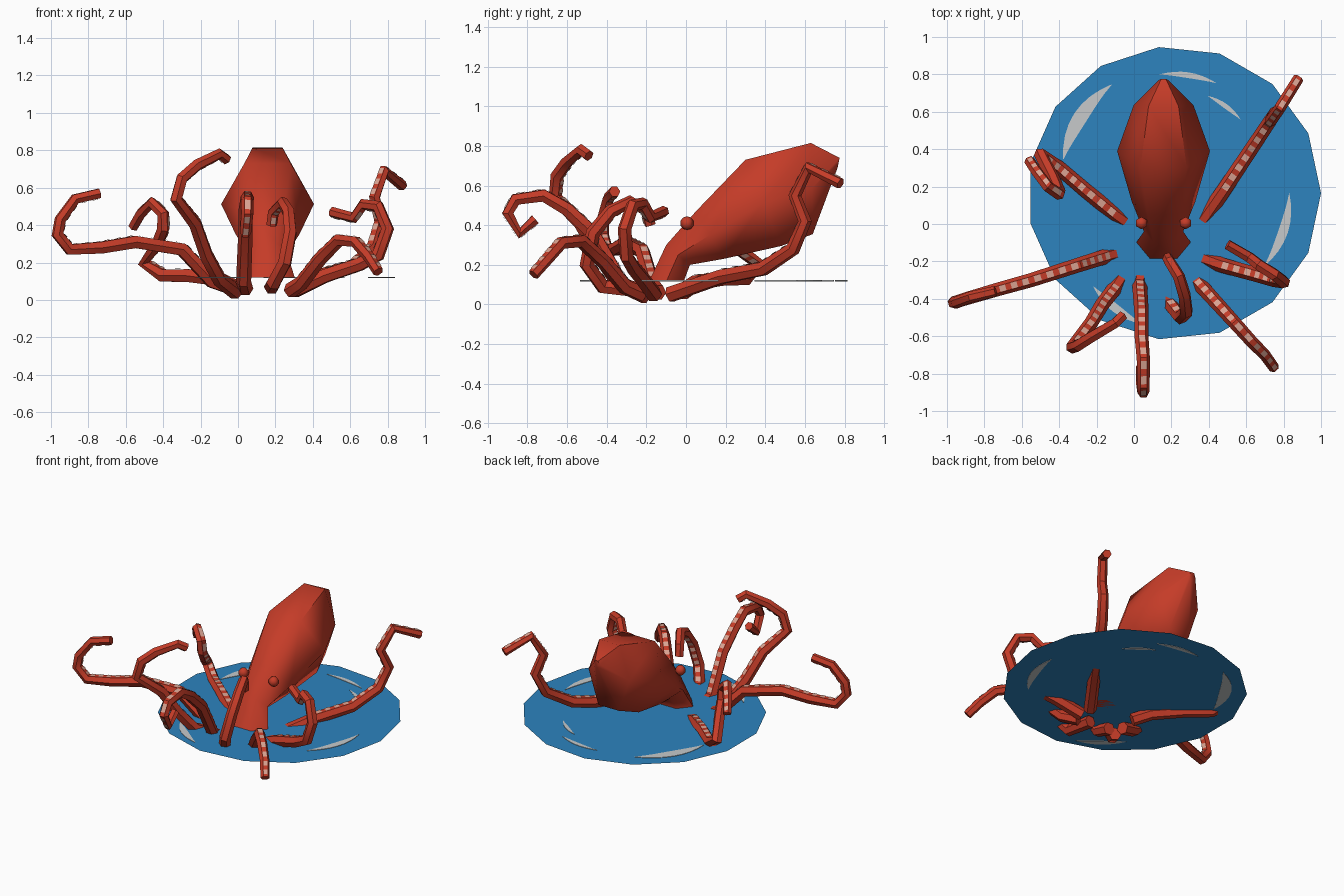
import bpy, bmesh, math
from mathutils import Vector

if "Cube" in bpy.data.objects:
    bpy.data.objects.remove(bpy.data.objects["Cube"])


def material(name, rgb):
    m = bpy.data.materials.new(name)
    m.diffuse_color = (*rgb, 1)
    m.use_nodes = True
    m.node_tree.nodes["Principled BSDF"].inputs["Base Color"].default_value = m.diffuse_color
    return m


RED = material("red skin", (0.56, 0.045, 0.021))
PINK = material("pink suckers", (0.70, 0.37, 0.29))
BLUE = material("blue water", (0.026, 0.23, 0.52))
FOAM = material("pale foam", (0.57, 0.59, 0.60))
WATER_Z = 0.12


def make_object(name, bm, mats, recalc=True, smooth=None):
    if recalc:
        bmesh.ops.recalc_face_normals(bm, faces=bm.faces[:])
    me = bpy.data.meshes.new(name)
    bm.to_mesh(me)
    bm.free()
    ob = bpy.data.objects.new(name, me)
    bpy.context.collection.objects.link(ob)
    for m in mats:
        me.materials.append(m)
    if smooth:
        bpy.ops.object.select_all(action='DESELECT')
        bpy.context.view_layer.objects.active = ob
        ob.select_set(True)
        bpy.ops.object.shade_smooth_by_angle(angle=math.radians(smooth))
    return ob


def loft(bm, rings):
    """Skin a list of vertex rings and close both ends."""
    vs = [[bm.verts.new(p) for p in ring] for ring in rings]
    n = len(rings[0])
    for a, b in zip(vs, vs[1:]):
        for k in range(n):
            bm.faces.new((a[k], a[(k + 1) % n], b[(k + 1) % n], b[k]))
    bm.faces.new(vs[0][::-1])
    bm.faces.new(vs[-1])


# Water disc
CX, CY, R = 0.215, 0.165, 0.785
bm = bmesh.new()
bm.faces.new([bm.verts.new((CX + R * math.cos(2 * math.pi * i / 15),
                            CY + R * math.sin(2 * math.pi * i / 15), WATER_Z)) for i in range(15)])
make_object("water_disc", bm, [BLUE], recalc=False)

# Foam crescents: start angle, end angle, start radius, end radius, width
bm = bmesh.new()
for a0, a1, r0, r1, w in [(120, 163, .67, .62, .075), (69, 97, .63, .64, .03), (48, 71, .53, .55, .025),
                          (-39, 0, .62, .615, .05), (229, 256, .66, .72, .045)]:
    loops = []
    for i in range(9):
        t = i / 8
        a = math.radians(a0 + (a1 - a0) * t)
        r = r0 + (r1 - r0) * t
        h = w * (0.03 + math.sin(math.pi * t)) / 2
        loops.append([(CX + (r + s * h) * math.cos(a), CY + (r + s * h) * math.sin(a), WATER_Z + d)
                      for s, d in ((-1, -.003), (1, -.003), (1, .003), (-1, .003))])
    loft(bm, loops)
make_object("foam_marks", bm, [FOAM])

# Body: six-sided rings given as upper (y, z), lower (y, z), half width
BX = 0.158
rings = []
for (ty, tz), (by, bz), hw in [((-.185, .12), (-.01, .12), .145), ((-.10, .30), (.02, .20), .105),
                               ((.05, .47), (.19, .23), .17), ((.30, .73), (.48, .295), .248),
                               ((.63, .815), (.64, .355), .16), ((.775, .74), (.765, .69), .025)]:
    my, mz = (ty + by) / 2, (tz + bz) / 2
    rings.append([(BX + hw, my, mz), (BX + hw / 2, ty, tz), (BX - hw / 2, ty, tz),
                  (BX - hw, my, mz), (BX - hw / 2, by, bz), (BX + hw / 2, by, bz)])
bm = bmesh.new()
loft(bm, rings)
make_object("body", bm, [RED], smooth=60)

# Eyes
for side, name in ((-1, "left_eye"), (1, "right_eye")):
    bm = bmesh.new()
    bmesh.ops.create_uvsphere(bm, u_segments=6, v_segments=5, radius=0.035)
    ob = make_object(name, bm, [RED], smooth=60)
    ob.location = (BX + side * 0.118, 0.005, 0.41)


# Arms: tapered six-sided tubes with a row of suckers along the root's upper side
def arm(name, path):
    pts = [Vector(p) for p in path]
    segs = [(b - a).normalized() for a, b in zip(pts, pts[1:])]
    tans = [segs[0]] + [(a + b).normalized() for a, b in zip(segs, segs[1:])] + [segs[-1]]
    up = Vector((0, 0, 1))
    up = (up - tans[0] * up.dot(tans[0])).normalized()
    prev, rings = tans[0], []
    for i, (p, t) in enumerate(zip(pts, tans)):
        up = prev.rotation_difference(t) @ up
        prev = t
        side = t.cross(up)
        r = 0.042 - 0.013 * i / (len(pts) - 1)
        rings.append([p + r * (side * math.cos(math.radians(60 * k)) + up * math.sin(math.radians(60 * k)))
                      for k in range(6)])
    bm = bmesh.new()
    loft(bm, rings)
    bmesh.ops.recalc_face_normals(bm, faces=bm.faces[:])
    for i in range(1, len(pts) - 1):
        (a0, b0), (a1, b1) = rings[i][1:3], rings[i + 1][1:3]
        mid = (a0 + b0 + a1 + b1) / 4
        out = (mid - (pts[i] + pts[i + 1]) / 2).normalized() * 0.004
        n = max(1, round((pts[i + 1] - pts[i]).length / 0.065))
        for j in range(n):
            quad = []
            for t, u in ((.22, .05), (.22, .95), (.75, .95), (.75, .05)):
                f = (j + t) / n
                quad.append(bm.verts.new(a0.lerp(a1, f).lerp(b0.lerp(b1, f), u) + out))
            face = bm.faces.new(quad)
            face.normal_update()
            if face.normal.dot(out) < 0:
                face.normal_flip()
            face.material_index = 1
    make_object(name, bm, [RED, PINK], recalc=False, smooth=35)


arm("back_right_arm", [(.3, -.08, .05), (.48, .18, .14), (.62, .39, .18), (.72, .54, .28),
                       (.76, .60, .42), (.73, .55, .55), (.78, .62, .69), (.88, .78, .61)])
arm("right_arm", [(.3, -.16, .05), (.47, -.22, .13), (.65, -.27, .19), (.75, -.30, .24),
                  (.80, -.31, .38), (.75, -.27, .50), (.67, -.22, .51), (.62, -.18, .44), (.5, -.11, .47)])
arm("front_right_arm", [(.28, -.22, .05), (.34, -.31, .09), (.44, -.42, .22), (.54, -.53, .32),
                        (.63, -.63, .31), (.70, -.70, .23), (.75, -.77, .15)])
arm("front_arm", [(.18, -.22, .07), (.19, -.42, .09), (.25, -.50, .2), (.28, -.47, .36),
                  (.27, -.38, .47), (.24, -.28, .52), (.19, -.20, .47), (.18, -.18, .40)])
arm("front_middle_arm", [(.04, -.2, .06), (.03, -.32, .10), (.04, -.47, .36), (.04, -.6, .48),
                         (.05, -.72, .55), (.05, -.86, .53), (.05, -.90, .46), (.04, -.84, .36), (.04, -.76, .43)])
arm("front_left_arm", [(-.01, -.20, .04), (-.1, -.34, .11), (-.17, -.43, .24), (-.23, -.53, .41),
                       (-.33, -.66, .54), (-.30, -.65, .65), (-.22, -.60, .72), (-.1, -.53, .78), (-.06, -.49, .75)])
arm("left_arm", [(-.02, -.14, .06), (-.14, -.17, .1), (-.3, -.22, .27), (-.55, -.30, .31), (-.73, -.35, .28),
                 (-.9, -.40, .27), (-.965, -.42, .35), (-.95, -.42, .43), (-.87, -.39, .54), (-.74, -.36, .57)])
arm("back_left_arm", [(0, -.02, .06), (-.1, .05, .11), (-.26, .18, .13), (-.4, .30, .13), (-.5, .37, .20),
                      (-.43, .24, .30), (-.4, .17, .38), (-.4, .16, .46), (-.46, .2, .52), (-.52, .28, .46), (-.56, .34, .39)])
